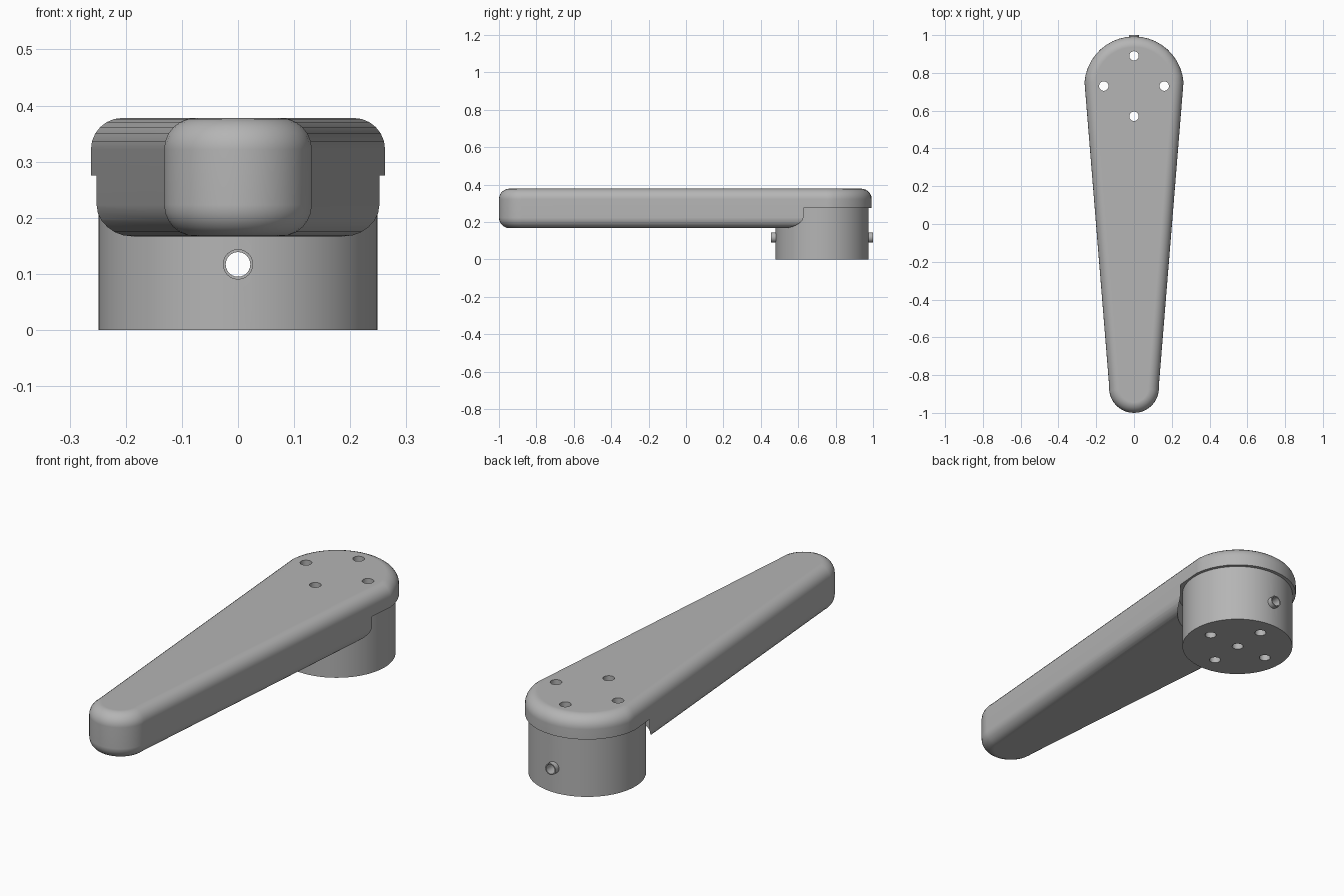
import bpy
import bmesh
from math import asin, cos, sin, pi, radians
from mathutils import Matrix

cube = bpy.data.objects.get("Cube")
if cube:
    bpy.data.objects.remove(cube, do_unlink=True)

HUB_Y = 0.73       # centre of the hub and of the wide end
TIP_Y = -0.868     # centre of the narrow end
WIDE_R, TIP_R = 0.263, 0.132
Z_LOW, Z_SEAT, Z_TOP = 0.167, 0.275, 0.378
ROUND = 0.056
BOLT_R, PIN_Z = 0.025, 0.117

grey = bpy.data.materials.new("plain grey")
grey.use_nodes = True
colour = (0.46, 0.46, 0.46, 1)
grey.diffuse_color = colour
grey.node_tree.nodes["Principled BSDF"].inputs["Base Color"].default_value = colour


def make_object(name, bm):
    bmesh.ops.recalc_face_normals(bm, faces=bm.faces)
    mesh = bpy.data.meshes.new(name)
    bm.to_mesh(mesh)
    bm.free()
    mesh.materials.append(grey)
    obj = bpy.data.objects.new(name, mesh)
    bpy.context.collection.objects.link(obj)
    return obj


def cylinder(name, x, y, z, radius, depth, along_y=False, sides=32):
    bm = bmesh.new()
    turn = Matrix.Rotation(pi / 2, 4, 'X') if along_y else Matrix()
    bmesh.ops.create_cone(bm, cap_ends=True, segments=sides, radius1=radius,
                          radius2=radius, depth=depth,
                          matrix=Matrix.Translation((x, y, z)) @ turn)
    return make_object(name, bm)


def cut(obj, cutters):
    bpy.context.view_layer.objects.active = obj
    for cutter in cutters:
        cutter.hide_render = True
        mod = obj.modifiers.new("cut", 'BOOLEAN')
        mod.operation, mod.solver, mod.object = 'DIFFERENCE', 'EXACT', cutter
        bpy.ops.object.modifier_apply(modifier=mod.name)
        bpy.data.objects.remove(cutter, do_unlink=True)


def smooth(obj):
    bpy.ops.object.select_all(action='DESELECT')
    obj.select_set(True)
    bpy.context.view_layer.objects.active = obj
    bpy.ops.object.shade_smooth_by_angle(angle=radians(35))
    mod = obj.modifiers.new("flat face normals", 'WEIGHTED_NORMAL')
    mod.keep_sharp = True


def bolt_cutters():
    spots = [(0.16, 0), (-0.16, 0), (0, 0.16), (0, -0.16)]
    return [cylinder("bolt_cutter", x, HUB_Y + y, 0.2, BOLT_R, 1, sides=24)
            for x, y in spots]


def outline(inset, steps=20):
    """Tapered outline with a round wide end and a round narrow end."""
    lean = asin((WIDE_R - TIP_R) / (HUB_Y - TIP_Y))
    points = []
    for cy, r, start, end in ((HUB_Y, WIDE_R, lean - lean * 2 + lean * 2, pi - lean),
                              (TIP_Y, TIP_R, pi - lean, 2 * pi + lean)):
        for i in range(steps + 1):
            a = start + (end - start) * i / steps
            points.append(((r - inset) * cos(a), cy + (r - inset) * sin(a)))
    return points


# Arm: tapered slab with rounded upper and lower edges
bm = bmesh.new()
angles = [pi / 2 * i / 6 for i in range(7)]
levels = [(ROUND * (1 - sin(a)), Z_LOW + ROUND * (1 - cos(a))) for a in angles]
levels += [(inset, Z_LOW + Z_TOP - z) for inset, z in reversed(levels)]
rings = [[bm.verts.new((x, y, z)) for x, y in outline(inset)] for inset, z in levels]
for low, high in zip(rings, rings[1:]):
    for i in range(len(low)):
        j = (i + 1) % len(low)
        bm.faces.new((low[i], low[j], high[j], high[i]))
bm.faces.new(rings[0])
bm.faces.new(rings[-1])
arm = make_object("arm", bm)

# Round seat for the hub, then the bolt holes
seat = cylinder("seat_cutter", 0, HUB_Y, Z_SEAT - 0.25, 0.272, 0.5, sides=96)
cut(arm, [seat] + bolt_cutters())
smooth(arm)

# Hub: drilled cylinder with a blind centre hole and a cross bore
hub = cylinder("hub", 0, HUB_Y - 0.002, Z_SEAT / 2, 0.249, Z_SEAT, sides=64)
centre = cylinder("centre_cutter", 0, HUB_Y, 0, BOLT_R, 0.5, sides=24)
bore = cylinder("bore_cutter", 0, HUB_Y, PIN_Z, 0.0235, 1, along_y=True, sides=24)
cut(hub, bolt_cutters() + [centre, bore])
smooth(hub)

# Hollow pins standing out of the front and back of the hub
for name, y in (("front_pin", 0.482), ("back_pin", 0.973)):
    pin = cylinder(name, 0, y, PIN_Z, 0.027, 0.054, along_y=True, sides=24)
    inner = cylinder("pin_cutter", 0, y, PIN_Z, 0.022, 0.2, along_y=True, sides=24)
    cut(pin, [inner])
    smooth(pin)
